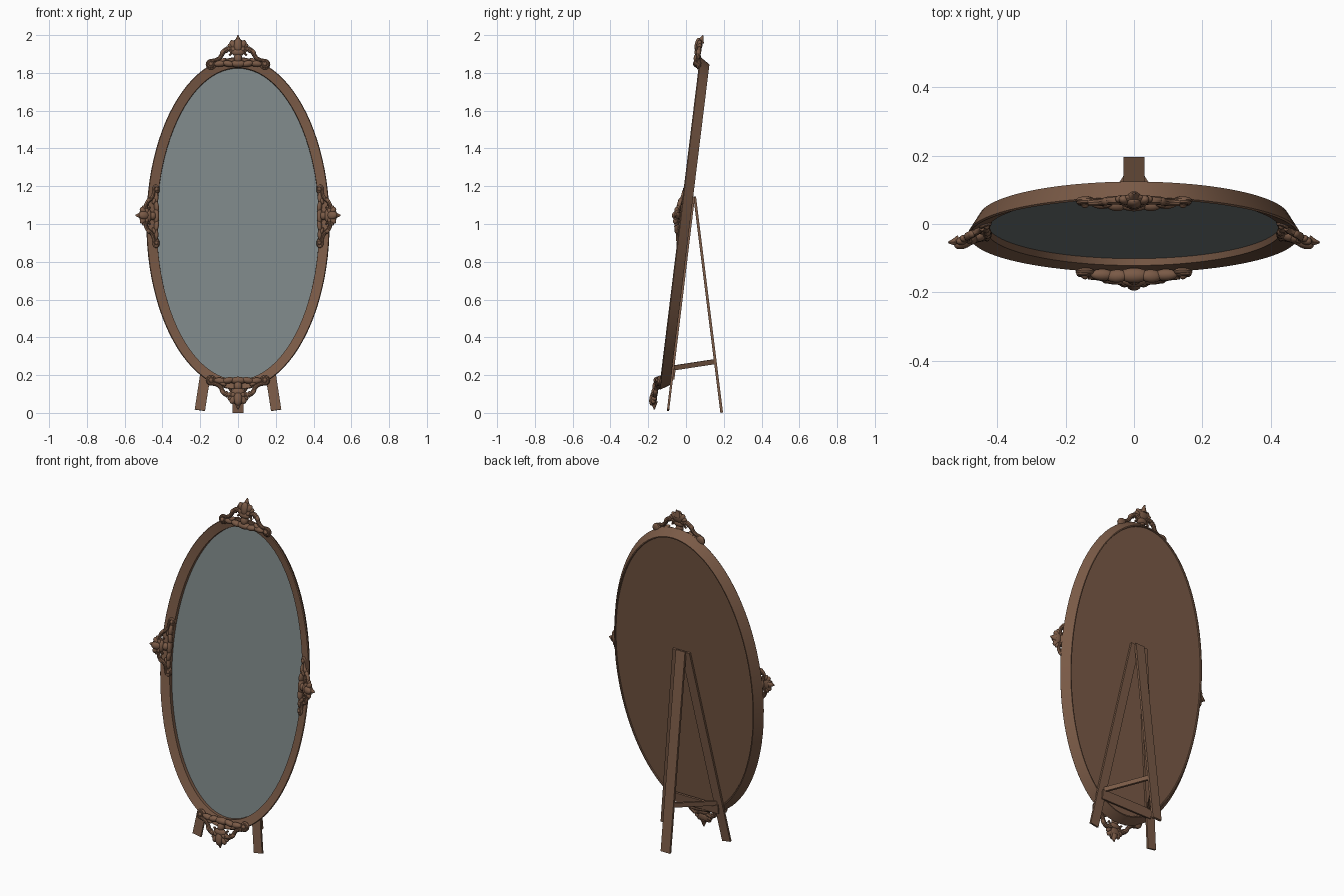
import bpy, bmesh, math
from mathutils import Matrix, Vector

if "Cube" in bpy.data.objects:
    bpy.data.objects.remove(bpy.data.objects["Cube"])

def material(name, rgb):
    m = bpy.data.materials.new(name)
    m.diffuse_color = (*rgb, 1)
    m.use_nodes = True
    m.node_tree.nodes["Principled BSDF"].inputs["Base Color"].default_value = m.diffuse_color
    return m

WOOD = material("brown_wood", (0.195, 0.103, 0.062))
GLASS = material("grey_glass", (0.205, 0.238, 0.242))

# Leaning mirror plane: local x = right, y = up the mirror, z = out of the front
A = math.radians(7)
S, C = math.sin(A), math.cos(A)
PLANE = Matrix(((1, 0, 0, 0), (0, S, -C, -0.01), (0, C, S, 1.0), (0, 0, 0, 1)))

def finish(bm, name, mat, matrix=None, smooth=True):
    bmesh.ops.recalc_face_normals(bm, faces=bm.faces)
    if matrix:
        bm.transform(matrix)
    me = bpy.data.meshes.new(name)
    bm.to_mesh(me)
    bm.free()
    me.materials.append(mat)
    ob = bpy.data.objects.new(name, me)
    bpy.context.collection.objects.link(ob)
    if smooth:
        bpy.ops.object.select_all(action='DESELECT')
        ob.select_set(True)
        bpy.context.view_layer.objects.active = ob
        bpy.ops.object.shade_smooth_by_angle(angle=math.radians(35))
    return ob

# Oval parts: a profile of (inset, depth) swept round the ellipse
def oval_ring(bm, inset, depth, n=96):
    return [bm.verts.new(((0.485 - inset) * math.cos(2 * math.pi * i / n),
                          (0.887 - inset) * math.sin(2 * math.pi * i / n), depth)) for i in range(n)]

def bridge(bm, r0, r1):
    n = len(r0)
    for i in range(n):
        j = (i + 1) % n
        bm.faces.new((r0[i], r0[j], r1[j], r1[i]))

bm = bmesh.new()
profile = [(0.032, -0.030), (0, 0.020), (0.004, 0.025), (0.055, 0.010),
           (0.056, -0.016), (0.042, -0.020), (0.038, -0.030)]
rings = [oval_ring(bm, d, w) for d, w in profile]
for k in range(len(rings)):
    bridge(bm, rings[k], rings[(k + 1) % len(rings)])
finish(bm, "oval_frame", WOOD, PLANE)

for name, mat, inset, lo, hi in (("mirror_glass", GLASS, 0.054, -0.014, -0.010),
                                 ("back_panel", WOOD, 0.039, -0.024, -0.018)):
    bm = bmesh.new()
    a, b = oval_ring(bm, inset, lo), oval_ring(bm, inset, hi)
    bridge(bm, a, b)
    bm.faces.new(a)
    bm.faces.new(b)
    finish(bm, name, mat, PLANE)

# Carved ornament pieces
def blob(bm, x, y, z, rx, ry, rz, turn=0):
    m = (Matrix.Translation((x, y, z)) @ Matrix.Rotation(math.radians(turn), 4, 'Z')
         @ Matrix.Diagonal((rx, ry, rz, 1)))
    bmesh.ops.create_uvsphere(bm, u_segments=16, v_segments=10, radius=1, matrix=m)

def tube(bm, pts, r0, r1, n=10):
    rows = []
    for i, p in enumerate(pts):
        p = Vector(p)
        t = (Vector(pts[min(i + 1, len(pts) - 1)]) - Vector(pts[max(i - 1, 0)])).normalized()
        side = Vector((-t.y, t.x, 0)).normalized()
        r = r0 + (r1 - r0) * i / (len(pts) - 1)
        rows.append([bm.verts.new(p + r * (math.cos(2 * math.pi * k / n) * side
                     + math.sin(2 * math.pi * k / n) * Vector((0, 0, 1)))) for k in range(n)])
    for a, b in zip(rows, rows[1:]):
        bridge(bm, a, b)
    bm.faces.new(rows[0])
    bm.faces.new(rows[-1])

ARM = [(0.028, 0.090), (0.042, 0.098), (0.058, 0.097), (0.072, 0.088), (0.082, 0.074),
       (0.090, 0.058), (0.102, 0.045), (0.118, 0.038), (0.134, 0.036)]

def ornament(name, matrix):
    bm = bmesh.new()
    # base leaf band and middle knobs
    blob(bm, 0, 0.018, 0.012, 0.045, 0.020, 0.022)
    blob(bm, 0, 0.048, 0.014, 0.022, 0.028, 0.020)
    blob(bm, 0, 0.080, 0.016, 0.036, 0.022, 0.018)
    # broad palmette with a pointed tip
    blob(bm, 0, 0.115, 0.020, 0.022, 0.040, 0.017)
    blob(bm, 0, 0.118, 0.010, 0.037, 0.032, 0.014)
    tube(bm, [(0, 0.128, 0.010), (0, 0.150, 0.006), (0, 0.172, 0.0)], 0.022, 0.003)
    for s in (1, -1):
        blob(bm, s * 0.026, 0.120, 0.013, 0.017, 0.026, 0.014, -s * 25)
        blob(bm, s * 0.038, 0.112, 0.010, 0.013, 0.018, 0.012, -s * 60)
        blob(bm, s * 0.024, 0.094, 0.016, 0.014, 0.018, 0.014, -s * 35)
        blob(bm, s * 0.050, 0.018, 0.014, 0.033, 0.017, 0.019, s * 10)
        blob(bm, s * 0.092, 0.020, 0.010, 0.036, 0.017, 0.017, -s * 8)
        blob(bm, s * 0.080, 0.036, 0.012, 0.020, 0.011, 0.013, -s * 30)
        # S-shaped arm from the palmette down to the end scroll
        tube(bm, [(s * x, y, 0.011) for x, y in ARM], 0.014, 0.010)
        # small inner curl
        curl = [(s * (0.050 + 0.014 * math.cos(t)), 0.078 + 0.014 * math.sin(t), 0.012)
                for t in [k * 0.45 for k in range(11)]]
        tube(bm, curl, 0.009, 0.006, 8)
        # leaf bump on the arm
        blob(bm, s * 0.082, 0.080, 0.012, 0.018, 0.011, 0.012, -s * 55)
        # end scroll: spiral with a round eye
        spiral = []
        for k in range(25):
            t, r = 2.6 - k * 0.36, 0.022 - 0.0007 * k
            spiral.append((s * (0.143 + r * math.cos(t)), 0.016 + r * math.sin(t), 0.004 + 0.0004 * k))
        tube(bm, spiral, 0.010, 0.006)
        blob(bm, s * 0.143, 0.016, 0.012, 0.012, 0.012, 0.012)
        blob(bm, s * 0.143, 0.016, 0.002, 0.028, 0.028, 0.012)
    finish(bm, name, WOOD, PLANE @ matrix)

T, R = Matrix.Translation, Matrix.Rotation
ornament("top_ornament", T((0, 0.832, 0.023)))
ornament("bottom_ornament", T((0, -0.822, 0.025)) @ R(math.pi, 4, 'Z') @ R(math.radians(4), 4, 'X'))
for s, side in ((1, "right"), (-1, "left")):
    ornament(side + "_ornament", T((s * 0.424, 0.04, 0.004)) @ R(-s * math.pi / 2, 4, 'Z')
             @ R(math.radians(21), 4, 'X') @ Matrix.Diagonal((1, 0.74, 0.9, 1)))

# Easel stand: straight beams, width along x, depth across
def beam(name, p0, p1, width, depth, across=(1, 0, 0)):
    p0, p1 = Vector(p0), Vector(p1)
    z = (p1 - p0).normalized()
    x = Vector(across)
    x = (x - z * x.dot(z)).normalized()
    y = z.cross(x)
    rot = Matrix((x, y, z)).transposed().to_4x4()
    bm = bmesh.new()
    bmesh.ops.create_cube(bm, size=1, matrix=T((p0 + p1) / 2) @ rot
                          @ Matrix.Diagonal((width, depth, (p1 - p0).length, 1)))
    finish(bm, name, WOOD, smooth=False)

for s, side in ((1, "right"), (-1, "left")):
    beam("front_leg_" + side, (s * 0.202, -0.095, 0.014), (s * 0.028, 0.041, 1.14), 0.055, 0.012)
    beam("stand_brace_" + side, (s * 0.155, -0.066, 0.238), (s * 0.012, 0.157, 0.272), 0.026, 0.014, (0, 0, 1))
beam("back_leg", (0, 0.189, 0.001), (0, 0.046, 1.145), 0.06, 0.014)
beam("front_crossbar", (-0.17, -0.064, 0.205), (0.17, -0.064, 0.205), 0.055, 0.012, (0, 0.12, 1))
